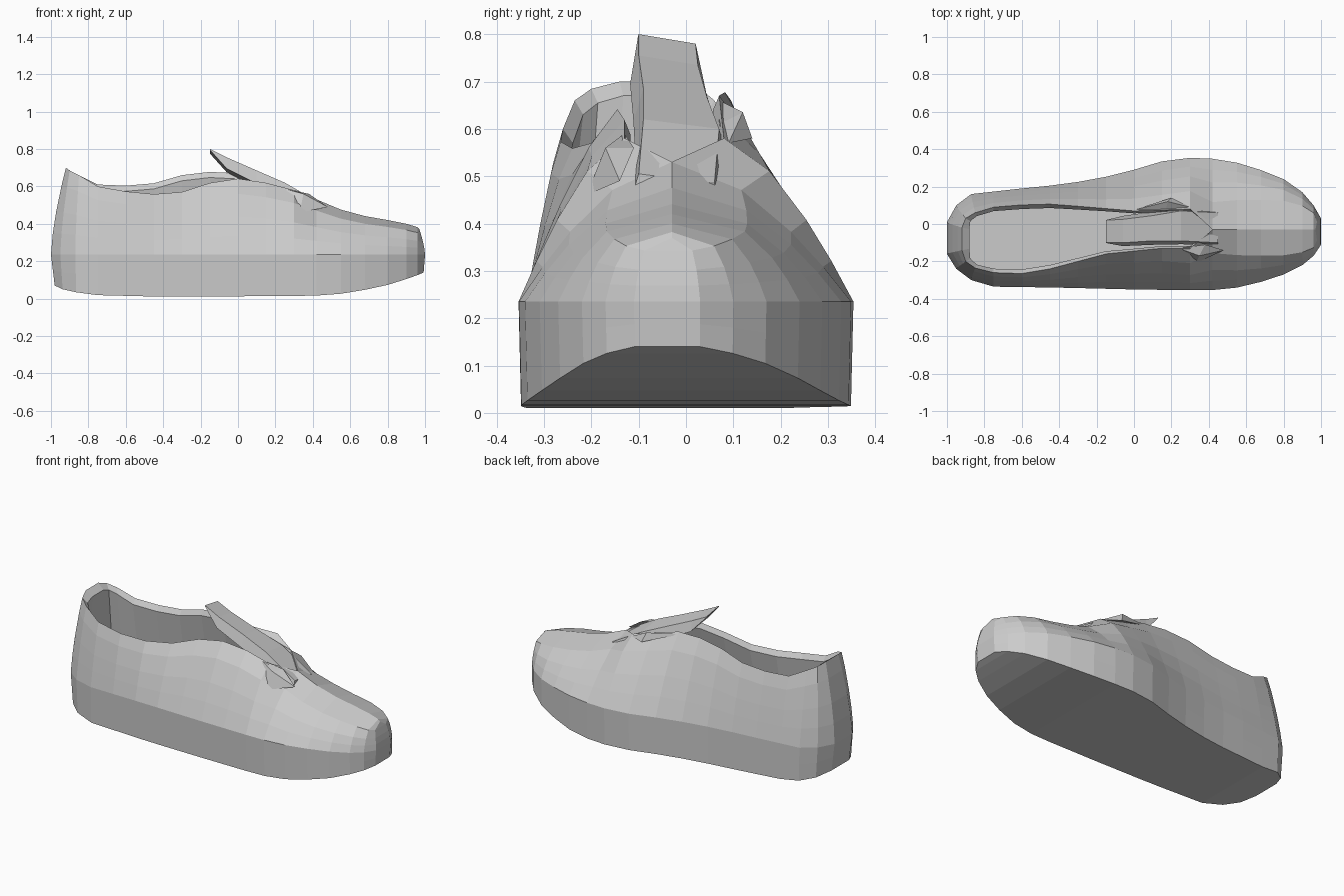
import bpy
import bmesh

cube = bpy.data.objects.get("Cube")
if cube:
    bpy.data.objects.remove(cube, do_unlink=True)

grey = bpy.data.materials.new("plain_grey")
grey.use_nodes = True
grey.diffuse_color = (0.6, 0.6, 0.6, 1)
grey.node_tree.nodes["Principled BSDF"].inputs["Base Color"].default_value = grey.diffuse_color


def curve(keys, x):
    """Piecewise linear value of a list of (x, value) keys."""
    if x <= keys[0][0]:
        return keys[0][1]
    for (xa, a), (xb, b) in zip(keys, keys[1:]):
        if x <= xb:
            return a + (b - a) * (x - xa) / (xb - xa)
    return keys[-1][1]


def add_face(bm, verts):
    """Make a face, dropping repeated corners."""
    corners = list(dict.fromkeys(verts))
    if len(corners) > 2:
        bm.faces.new(corners)


def finish(bm, name):
    bmesh.ops.recalc_face_normals(bm, faces=bm.faces)
    mesh = bpy.data.meshes.new(name)
    bm.to_mesh(mesh)
    bm.free()
    mesh.materials.append(grey)
    obj = bpy.data.objects.new(name, mesh)
    bpy.context.scene.collection.objects.link(obj)
    return obj


# Outline of the shoe seen from above, one curve for each side
outline = {
    "right": [(-1, -.16), (-.95, -.24), (-.87, -.3), (-.75, -.335), (-.4, -.34), (0, -.35), (.4, -.355),
              (.6, -.335), (.8, -.27), (.9, -.22), (.96, -.17), (1, -.11)],
    "left": [(-1, .01), (-.95, .1), (-.87, .16), (-.6, .19), (-.4, .21), (-.2, .24), (0, .29), (.15, .335),
             (.35, .36), (.6, .32), (.8, .24), (.9, .17), (.96, .1), (1, .03)],
}
# Edge of the foot opening, meeting on the centre line over the toes
collar = {
    "right": [(-1, -.14), (-.95, -.2), (-.87, -.235), (-.75, -.26), (-.6, -.265), (-.45, -.24), (-.3, -.2),
              (-.15, -.16), (.15, -.13), (.3, -.13), (.42, -.03)],
    "left": [(-1, -.02), (-.95, .03), (-.87, .06), (-.75, .09), (-.5, .11), (-.3, .095), (0, .07),
             (.3, .08), (.42, -.03)],
}
vamp = [(.3, .58), (.42, .53), (.6, .455), (.8, .42), (.9, .4), (1, .37)]
top = {
    "right": [(-1, .7), (-.87, .66), (-.75, .6), (-.5, .555), (-.3, .57), (-.1, .635), (.05, .645)] + vamp,
    "left": [(-1, .7), (-.87, .66), (-.75, .61), (-.5, .6), (-.35, .65), (-.2, .68), (0, .67)] + vamp,
}
sole = [(-1, .07), (-.95, .05), (-.8, .02), (-.4, .01), (.4, .015), (.6, .03), (.83, .08), (1, .14)]
roundness = [(-.8, .8), (.1, .75), (.4, .6), (.65, .45), (.9, .28), (1, .2)]
lean = [(-1, .08), (-.95, .05), (-.87, .02), (-.75, 0), (.96, 0), (1, -.03)]
stations = [-1, -.95, -.87, -.75, -.6, -.45, -.3, -.15, 0, .15, .3, .42, .55, .68, .8, .9, .96, 1]
CLOSED = 0.42
CREASE = 0.235


def half_section(x, side):
    """Points from the sole up to the collar, then down the lining to the insole."""
    out, rim, high = (curve(c[side], x) for c in (outline, collar, top))
    low, shift = curve(sole, x), curve(lean, x)
    points = []
    for v in (0, .5):
        pull = abs(shift) * (1 - v) * .25 * (1 if x < 0 else -1)
        points.append((x + pull, out * (.985 + .015 * v), low + (CREASE - low) * v))
    for u in (0, .25, .5, .8, 1):
        bulge = (1 - u) ** curve(roundness, x)
        points.append((x + shift * u ** 1.5, rim + (out - rim) * bulge, CREASE + (high - CREASE) * u))
    if x <= CLOSED:
        middle = (curve(collar["left"], x) + curve(collar["right"], x)) / 2
        points.append((x + shift * 1.5, rim + (middle - rim) * .12, high - .03))
        points.append((x + shift * 1.4, rim + (out - rim) * .6, .12))
    return points


# Shoe body: outer shell, flat sole, collar rim, lining and insole
bm = bmesh.new()
sections = []
for x in stations:
    pair = [[bm.verts.new(p) for p in half_section(x, side)] for side in ("right", "left")]
    if x >= CLOSED:
        bm.verts.remove(pair[1][6])
        pair[1][6] = pair[0][6]
    sections.append(pair)

for a, b in zip(sections, sections[1:]):
    rows = min(len(a[0]), len(b[0]))
    for s in (0, 1):
        for k in range(rows - 1):
            add_face(bm, (a[s][k], b[s][k], b[s][k + 1], a[s][k + 1]))
    add_face(bm, (a[0][0], b[0][0], b[1][0], a[1][0]))
    if rows > 7:
        add_face(bm, (a[0][-1], b[0][-1], b[1][-1], a[1][-1]))
for right, left in (sections[0], sections[-1]):
    for k in range(len(right) - 1):
        add_face(bm, (right[k], left[k], left[k + 1], right[k + 1]))
finish(bm, "shoe_body")

# Tongue: tapered strip with drooping sides, pointing up and back
bm = bmesh.new()
strips = []
for x, z, right, left, droop in ((-.15, .8, -.1, .02, .005), (-.06, .755, -.1, .025, .06),
                                 (.1, .685, -.09, .045, .07), (.25, .62, -.09, .07, .06),
                                 (.45, .505, -.1, .06, .04)):
    ring = [(right - droop * .3, z - droop), (right, z), (left, z - .02), (left + droop * .3, z - droop - .02)]
    strips.append([bm.verts.new((x, y, h)) for y, h in ring])
for a, b in zip(strips, strips[1:]):
    for k in range(4):
        n = (k + 1) % 4
        add_face(bm, (a[k], b[k], b[n], a[n]))
for end in (strips[0], strips[-1]):
    add_face(bm, end)
finish(bm, "tongue")


# Small folded tabs beside the tongue
def tab(name, base, peak):
    bm = bmesh.new()
    tip = bm.verts.new(peak)
    ring = [bm.verts.new(p) for p in base]
    for k in range(len(ring)):
        add_face(bm, (ring[k - 1], ring[k], tip))
    add_face(bm, ring)
    finish(bm, name)


tab("right_lace_tab", [(.24, -.13, .59), (.38, -.11, .56), (.48, -.14, .49), (.33, -.21, .46)], (.35, -.17, .56))
tab("left_lace_tab", [(-.02, .07, .66), (.17, .07, .61), (.3, .09, .57), (.2, .14, .58)], (.18, .12, .635))
